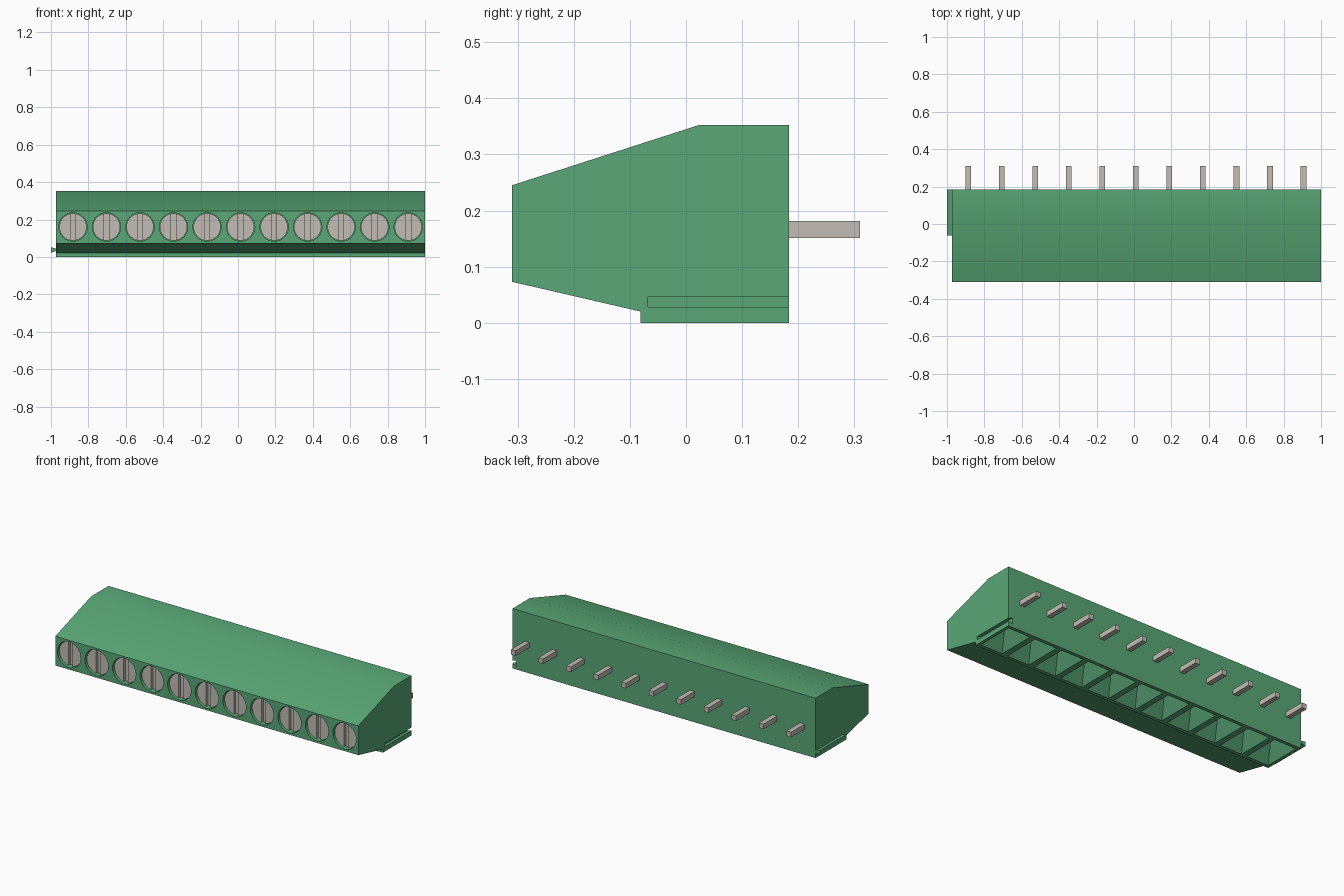
import bpy, bmesh, math

cube = bpy.data.objects.get("Cube")
if cube:
    bpy.data.objects.remove(cube, do_unlink=True)

COUNT = 11
X0, X1 = -0.972, 1.0            # ends of the housing
PITCH = (X1 - X0) / COUNT
FRONT, BACK = -0.31, 0.184
CENTRES = [X0 + PITCH * (i + 0.5) for i in range(COUNT)]


def material(name, rgb, rough):
    m = bpy.data.materials.new(name)
    m.use_nodes = True
    m.diffuse_color = (*rgb, 1)
    bsdf = m.node_tree.nodes["Principled BSDF"]
    bsdf.inputs["Base Color"].default_value = (*rgb, 1)
    bsdf.inputs["Roughness"].default_value = rough
    return m


GREEN = material("green plastic", (0.10, 0.39, 0.18), 0.5)
METAL = material("grey metal", (0.54, 0.51, 0.46), 0.5)


def prism(bm, ring_a, ring_b):
    """Closed solid between two matching rings of points."""
    a = [bm.verts.new(p) for p in ring_a]
    b = [bm.verts.new(p) for p in ring_b]
    n = len(a)
    bm.faces.new(a)
    bm.faces.new(b[::-1])
    for i in range(n):
        j = (i + 1) % n
        bm.faces.new((a[i], b[i], b[j], a[j]))


def along_x(bm, profile, xa, xb):
    prism(bm, [(xa, y, z) for y, z in profile], [(xb, y, z) for y, z in profile])


def along_y(bm, profile, ya, yb):
    prism(bm, [(x, ya, z) for x, z in profile], [(x, yb, z) for x, z in profile])


def rect(cx, cz, hx, hz):
    return [(cx - hx, cz - hz), (cx + hx, cz - hz), (cx + hx, cz + hz), (cx - hx, cz + hz)]


def arc(cx, cz, r, start, end, steps):
    return [(cx + r * math.cos(start + (end - start) * k / steps),
             cz + r * math.sin(start + (end - start) * k / steps)) for k in range(steps + 1)]


def finish(name, bm, mat):
    bmesh.ops.recalc_face_normals(bm, faces=bm.faces)
    me = bpy.data.meshes.new(name)
    bm.to_mesh(me)
    bm.free()
    me.materials.append(mat)
    ob = bpy.data.objects.new(name, me)
    bpy.context.collection.objects.link(ob)
    return ob


def smooth(ob):
    bpy.ops.object.select_all(action='DESELECT')
    ob.select_set(True)
    bpy.context.view_layer.objects.active = ob
    bpy.ops.object.shade_smooth_by_angle(angle=math.radians(30))


# Housing: one side profile run along the whole length
bm = bmesh.new()
along_x(bm, [(FRONT, 0.073), (-0.081, 0.02), (-0.081, 0), (BACK, 0),
             (BACK, 0.352), (0.022, 0.352), (FRONT, 0.245)], X0, X1)
housing = finish("housing", bm, GREEN)

# Cutter: screw wells, wire funnels underneath, dovetail groove on the +x end
SCREW_Z = 0.16
bm = bmesh.new()
for cx in CENTRES:
    along_y(bm, arc(cx, SCREW_Z, 0.076, 0, 2 * math.pi, 32)[:-1], FRONT - 0.05, FRONT + 0.045)
    half_x, y_a, y_b, top = 0.072, -0.06, 0.163, 0.12
    mid = (y_a + y_b) / 2
    rings = []
    for z, s in ((-0.012, 1.1), (top * 0.95, 0.05)):
        hx, hy = half_x * s, (y_b - y_a) / 2 * s
        rings.append([(x, y, z) for x, y in rect(cx, mid, hx, hy)])
    prism(bm, *rings)
groove = [(X1 + 0.014, 0.0325), (X1 + 0.014, 0.0425), (X1 - 0.028, 0.0555), (X1 - 0.028, 0.0195)]
groove[0], groove[1] = (X1 + 0.01, 0.028), (X1 + 0.01, 0.047)
groove = [(X1 + 0.01, 0.028), (X1 + 0.01, 0.047), (X1, 0.047),
          (X1 - 0.026, 0.054), (X1 - 0.026, 0.021), (X1, 0.028)]
along_y(bm, groove, -0.068, BACK + 0.05)
cutter = finish("recess_cutter", bm, GREEN)
cutter.hide_render = True

mod = housing.modifiers.new("recesses", 'BOOLEAN')
mod.operation = 'DIFFERENCE'
mod.solver = 'EXACT'
mod.object = cutter
bpy.context.view_layer.objects.active = housing
bpy.ops.object.modifier_apply(modifier=mod.name)
bpy.data.objects.remove(cutter, do_unlink=True)
smooth(housing)

# Dovetail tongue on the -x end, matching the groove
bm = bmesh.new()
along_y(bm, [(X0 + 0.002, 0.032), (X0 + 0.002, 0.043), (-1.0, 0.052), (-1.0, 0.023)], -0.062, BACK)
finish("dovetail_tongue", bm, GREEN)

# Slotted screws: a base disc carrying two raised segments either side of the slot
R, SLOT = 0.073, 0.0135
a = math.acos(SLOT / R)
for i, cx in enumerate(CENTRES):
    bm = bmesh.new()
    along_y(bm, arc(cx, SCREW_Z, R, 0, 2 * math.pi, 32)[:-1], FRONT + 0.032, FRONT + 0.05)
    for turn in (0, math.pi):
        along_y(bm, arc(cx, SCREW_Z, R, turn - a, turn + a, 16), FRONT + 0.014, FRONT + 0.034)
    smooth(finish(f"screw_{i + 1}", bm, METAL))

# Square pins out of the back
for i, cx in enumerate(CENTRES):
    bm = bmesh.new()
    along_y(bm, rect(cx - 0.004, 0.166, 0.015, 0.015), BACK - 0.01, 0.31)
    finish(f"pin_{i + 1}", bm, METAL)
